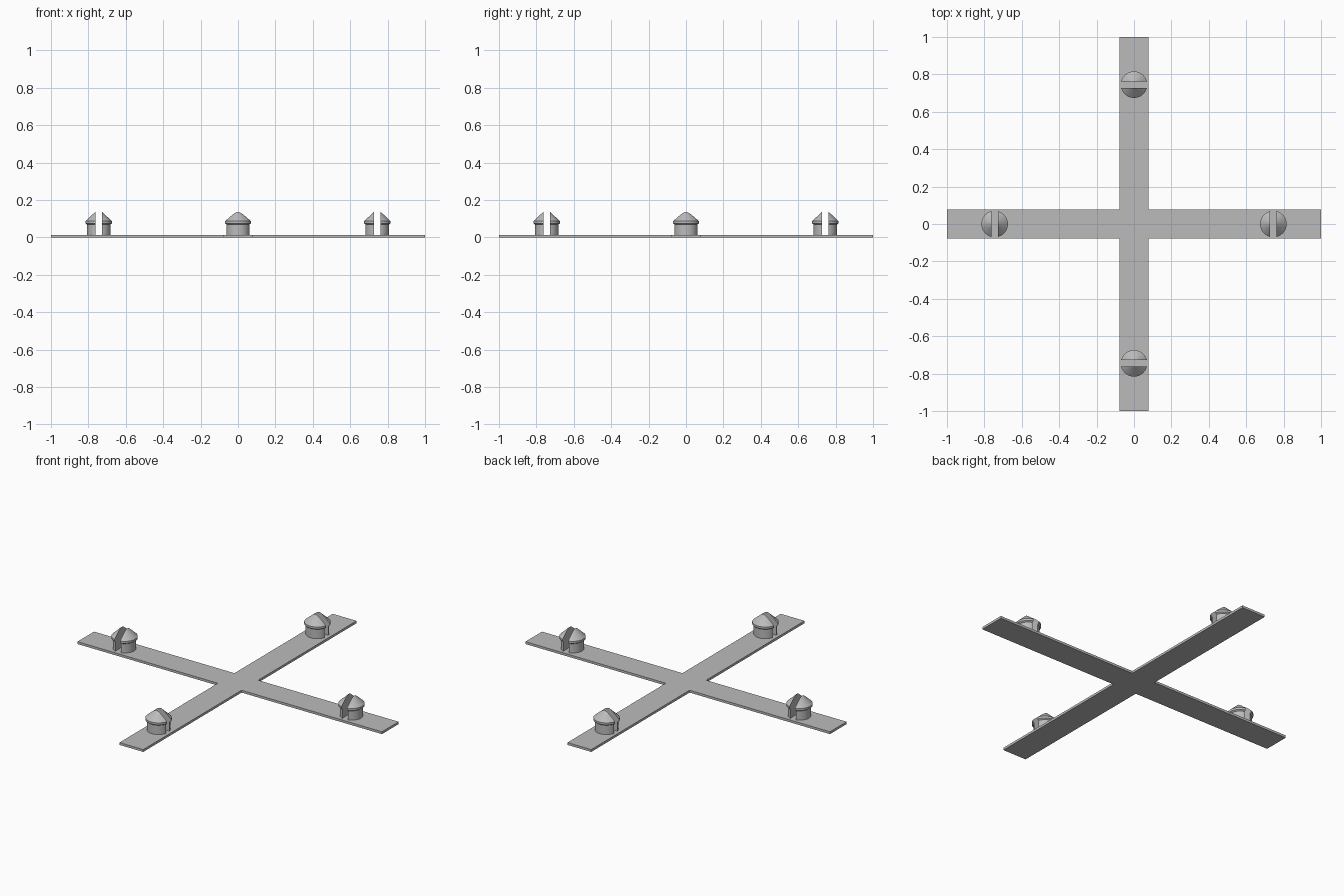
import bpy, bmesh
from math import pi, radians
from mathutils import Matrix, Vector

HALF_WIDTH = 0.078
THICK = 0.014
PEG_DISTANCE = 0.745
SLOT = 0.036

cube = bpy.data.objects.get("Cube")
if cube:
    bpy.data.objects.remove(cube, do_unlink=True)

grey = bpy.data.materials.new("grey plastic")
grey.use_nodes = True
colour = (0.5, 0.5, 0.5, 1)
grey.diffuse_color = colour
grey.node_tree.nodes["Principled BSDF"].inputs["Base Color"].default_value = colour


def make_object(name, bm):
    bmesh.ops.recalc_face_normals(bm, faces=bm.faces)
    mesh = bpy.data.meshes.new(name)
    bm.to_mesh(mesh)
    bm.free()
    mesh.materials.append(grey)
    obj = bpy.data.objects.new(name, mesh)
    bpy.context.collection.objects.link(obj)
    return obj


# Flat cross: one outline, extruded upward
bm = bmesh.new()
w = HALF_WIDTH
outline = []
for turn in range(4):
    spin = Matrix.Rotation(turn * pi / 2, 3, "Z")
    outline += [bm.verts.new(spin @ Vector(p)) for p in ((1, -w, 0), (1, w, 0), (w, w, 0))]
base = bm.faces.new(outline)
top = bmesh.ops.extrude_face_region(bm, geom=[base])
bmesh.ops.translate(bm, vec=(0, 0, THICK),
                    verts=[v for v in top["geom"] if isinstance(v, bmesh.types.BMVert)])
make_object("cross_plate", bm)


# Round peg with a flared conical head, split by a slot across the arm
def half_peg(bm, side):
    profile = [(0, THICK), (0.063, THICK), (0.063, 0.069), (0.071, 0.075),
               (0.071, 0.087), (0.016, 0.138), (0.008, 0.142), (0, 0.143)]
    part = bmesh.new()
    verts = [part.verts.new((r, 0, z)) for r, z in profile]
    edges = [part.edges.new(pair) for pair in zip(verts, verts[1:])]
    bmesh.ops.spin(part, geom=verts + edges, cent=(0, 0, 0), axis=(0, 0, 1),
                   angle=2 * pi, steps=40, use_duplicate=False)
    bmesh.ops.remove_doubles(part, verts=part.verts, dist=0.0001)
    cut = bmesh.ops.bisect_plane(part, geom=part.verts[:] + part.edges[:] + part.faces[:],
                                 plane_co=(side * SLOT / 2, 0, 0), plane_no=(side, 0, 0),
                                 clear_inner=True)
    rim = [e for e in cut["geom_cut"] if isinstance(e, bmesh.types.BMEdge)]
    bmesh.ops.contextual_create(part, geom=rim)
    temp = bpy.data.meshes.new("half_peg")
    part.to_mesh(temp)
    part.free()
    bm.from_mesh(temp)
    bpy.data.meshes.remove(temp)


for turn, name in enumerate(("left", "back", "right", "front")):
    bm = bmesh.new()
    for side in (-1, 1):
        half_peg(bm, side)
    peg = make_object(name + "_split_peg", bm)
    peg.matrix_world = (Matrix.Rotation(turn * pi / 2, 4, "Z")
                        @ Matrix.Translation((PEG_DISTANCE, 0, 0)))
    bpy.ops.object.select_all(action="DESELECT")
    peg.select_set(True)
    bpy.context.view_layer.objects.active = peg
    bpy.ops.object.shade_smooth_by_angle(angle=radians(25))
